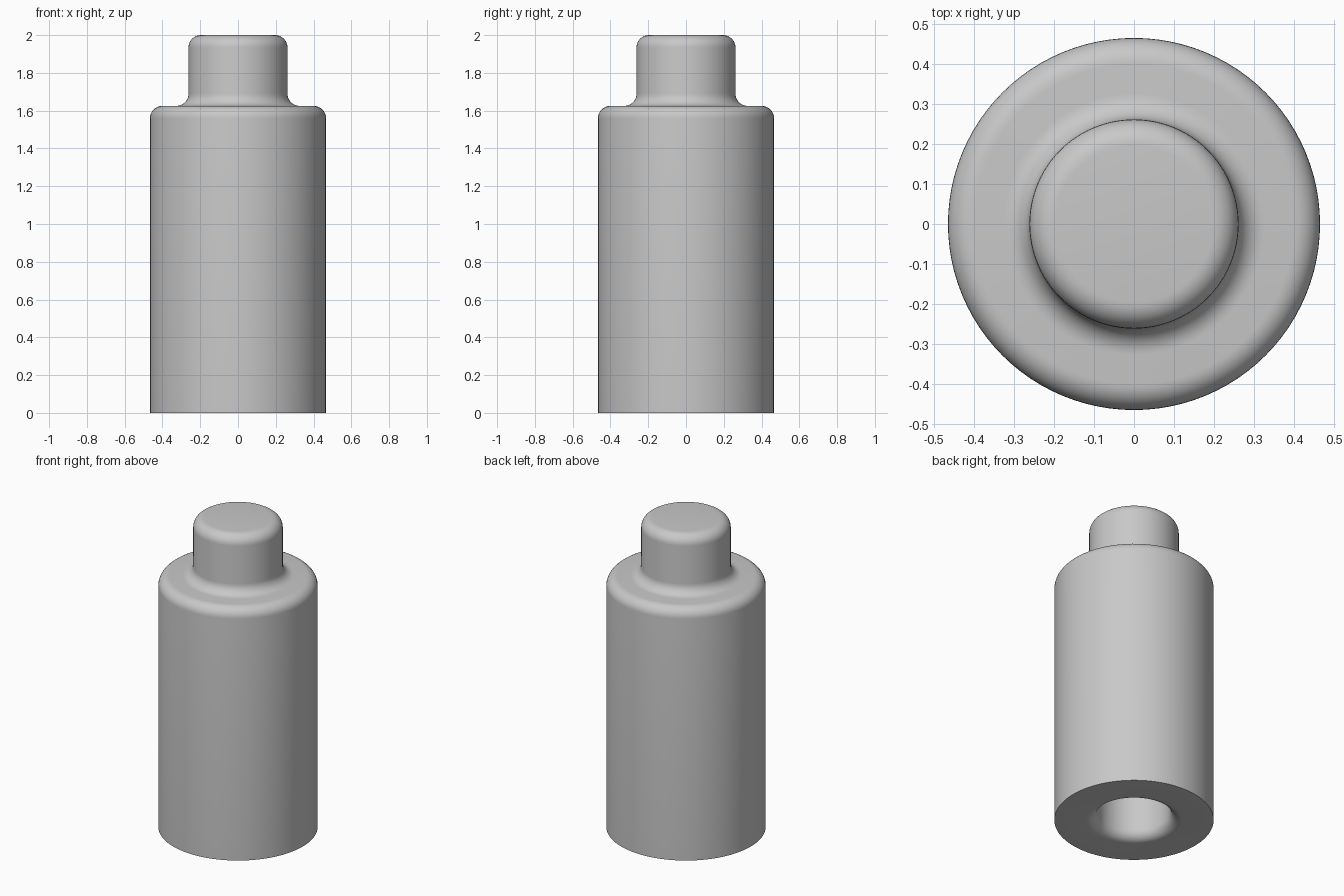
import bpy, bmesh, math

cube = bpy.data.objects.get("Cube")
if cube:
    bpy.data.objects.remove(cube, do_unlink=True)

BODY_R, NECK_R, BORE_R = 0.466, 0.262, 0.215
SHOULDER_Z, TOP_Z, BORE_Z = 1.625, 2.0, 0.4
FILLET = 0.065
SEGMENTS = 96


def arc(cx, cz, start, end, steps=8):
    """Quarter round in the radius/height plane, angles in degrees."""
    angles = [math.radians(start + (end - start) * i / steps) for i in range(steps + 1)]
    return [(cx + FILLET * math.cos(a), cz + FILLET * math.sin(a)) for a in angles]


# Half section from the bore ceiling, out around the body, to the top centre
profile = [(0, BORE_Z), (BORE_R, BORE_Z)]
profile += arc(BORE_R + FILLET, FILLET, 180, 270)                # flared bore mouth
profile += [(BODY_R, 0)]
profile += arc(BODY_R - FILLET, SHOULDER_Z - FILLET, 0, 90)      # shoulder round
profile += arc(NECK_R + FILLET, SHOULDER_Z + FILLET, 270, 180)   # neck base fillet
profile += arc(NECK_R - FILLET, TOP_Z - FILLET, 0, 90)           # neck top round
profile += [(0, TOP_Z)]

# Turn the section around the vertical axis
bm = bmesh.new()
verts = [bm.verts.new((r, 0, z)) for r, z in profile]
edges = [bm.edges.new(pair) for pair in zip(verts, verts[1:])]
bmesh.ops.spin(bm, geom=verts + edges, cent=(0, 0, 0), axis=(0, 0, 1),
               angle=math.tau, steps=SEGMENTS, use_merge=True)
bmesh.ops.remove_doubles(bm, verts=bm.verts, dist=0.0001)
bmesh.ops.recalc_face_normals(bm, faces=bm.faces)

mesh = bpy.data.meshes.new("turned_body")
bm.to_mesh(mesh)
bm.free()
body = bpy.data.objects.new("turned_body", mesh)
bpy.context.collection.objects.link(body)

# Plain grey
grey = bpy.data.materials.new("plain_grey")
grey.use_nodes = True
colour = (0.58, 0.58, 0.58, 1)
grey.diffuse_color = colour
grey.node_tree.nodes["Principled BSDF"].inputs["Base Color"].default_value = colour
mesh.materials.append(grey)

# Smooth rounds, crisp base edge
bpy.ops.object.select_all(action="DESELECT")
body.select_set(True)
bpy.context.view_layer.objects.active = body
bpy.ops.object.shade_smooth_by_angle(angle=math.radians(35))
